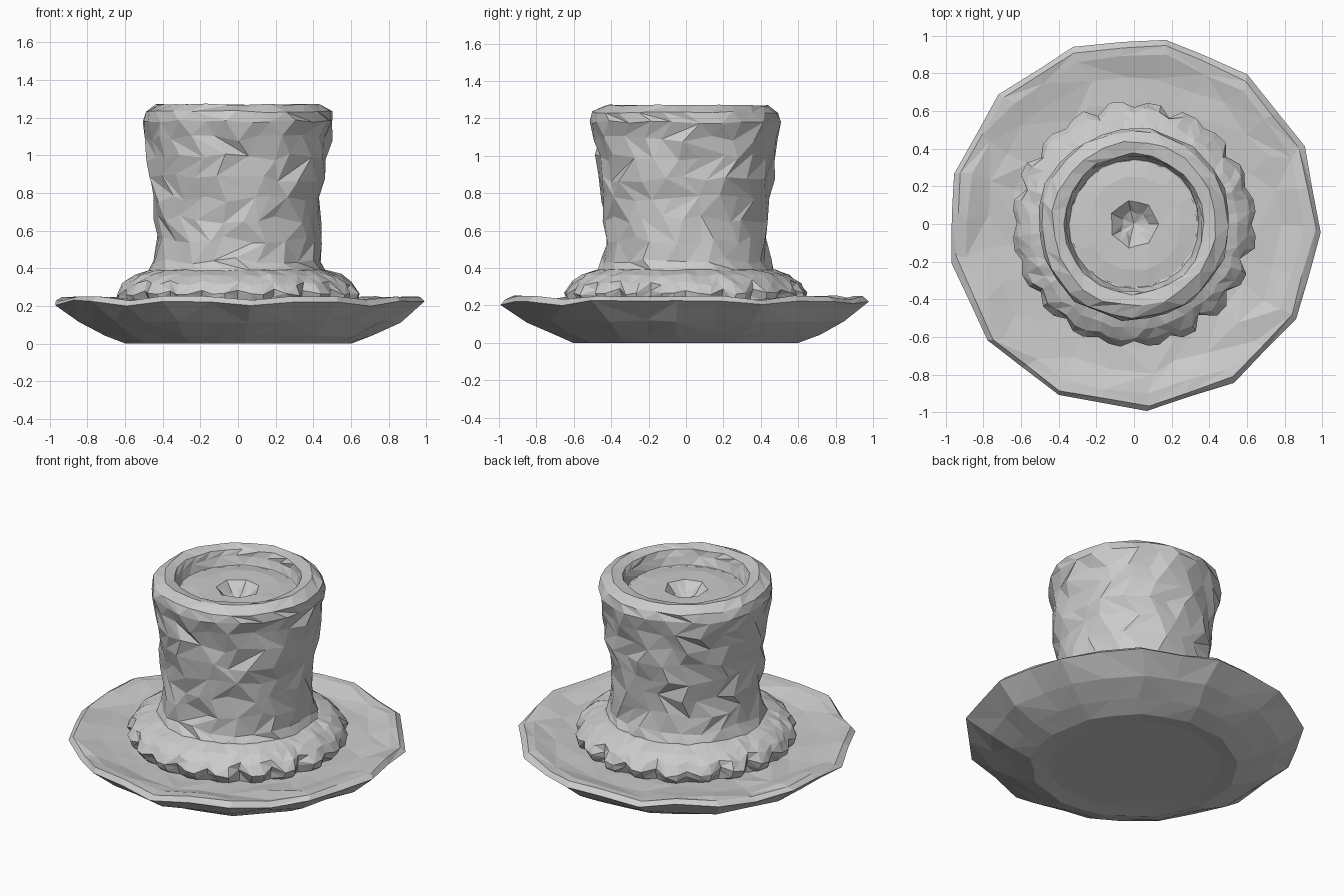
import bpy, bmesh, math, random

if "Cube" in bpy.data.objects:
    bpy.data.objects.remove(bpy.data.objects["Cube"])

random.seed(7)
TAU = 2 * math.pi


def lathe(name, profile, sides, shape=None, start=0.0, twist=0.0, centre=(0, 0)):
    """Faceted turned form. profile rows: (radius, z, radial jitter, z jitter).
    A radius of 0 makes a pole. shape(row, side) returns a radius factor and z offset."""
    bm = bmesh.new()
    rings = []
    for i, (r, z, jr, jz) in enumerate(profile):
        if r == 0:
            rings.append([bm.verts.new((centre[0], centre[1], z))])
            continue
        ring = []
        for k in range(sides):
            f, dz = shape(i, k) if shape else (1, 0)
            rr = r * f + random.uniform(-jr, jr)
            a = start + TAU * (k + twist * (i % 2) + random.uniform(-.3, .3) * min(1, jr * 50)) / sides
            ring.append(bm.verts.new((centre[0] + rr * math.cos(a), centre[1] + rr * math.sin(a),
                                      z + dz + random.uniform(-jz, jz))))
        rings.append(ring)
    for lo, hi in zip(rings, rings[1:]):
        for k in range(sides):
            n = (k + 1) % sides
            if len(lo) == 1:
                bm.faces.new((lo[0], hi[n], hi[k]))
            elif len(hi) == 1:
                bm.faces.new((lo[k], lo[n], hi[0]))
            elif random.random() < .5:
                bm.faces.new((lo[k], lo[n], hi[n]))
                bm.faces.new((lo[k], hi[n], hi[k]))
            else:
                bm.faces.new((lo[k], lo[n], hi[k]))
                bm.faces.new((lo[n], hi[n], hi[k]))
    bmesh.ops.recalc_face_normals(bm, faces=bm.faces)
    mesh = bpy.data.meshes.new(name)
    bm.to_mesh(mesh)
    bm.free()
    obj = bpy.data.objects.new(name, mesh)
    bpy.context.collection.objects.link(obj)
    return obj


# Shallow dish: thirteen-cornered rim with a rippled lip
def dish_shape(row, side):
    f = math.cos(math.pi / 13) if side % 2 else 1.0
    wave = .014 * math.sin(side * 2.1 + .5) if row in (5, 6, 7) else 0
    return (f if row > 1 else 1), wave


lathe("dish", [
    (0, 0.012, 0, 0), (.50, 0.012, 0, 0), (.61, 0, .008, 0),
    (.72, .045, .008, .004), (.86, .115, .008, .008),
    (.995, .218, .004, .006), (.965, .243, .006, .004),
    (.91, .240, .012, .006), (.79, .215, .015, .010),
    (.66, .205, .012, .008), (.50, .20, 0, 0), (0, .20, 0, 0),
], 26, dish_shape, start=math.radians(-2.5))


# Scalloped skirt of melted wax around the foot
scallop = [random.uniform(.03, .09) for _ in range(20)]


def skirt_shape(row, side):
    depth = (.5, 1, 1, .6, .25, 0, 0)[row]
    dip = scallop[side // 3] if side % 3 == 0 else 0
    return 1 - depth * dip, .025 * depth * (1 if side % 3 == 0 else 0)


lathe("wax_skirt", [
    (.60, .19, 0, 0), (.635, .225, .008, .006), (.65, .262, .008, .008),
    (.615, .315, .010, .008), (.555, .360, .008, .006),
    (.48, .388, .006, .004), (.40, .40, 0, 0),
], 60, skirt_shape)


# Lumpy candle body with a rounded top rim and sunken top
lathe("candle_body", [
    (.45, .30, 0, 0), (.475, .385, .008, .004), (.45, .44, .012, .018),
    (.438, .55, .016, .022), (.442, .66, .020, .022), (.455, .77, .020, .022),
    (.468, .88, .020, .022), (.476, .99, .018, .022), (.488, 1.09, .016, .018),
    (.512, 1.18, .012, .010), (.495, 1.232, .008, .006), (.435, 1.27, .010, .004),
    (.372, 1.255, .008, .004), (.362, 1.215, .004, .004), (.345, 1.165, .004, 0),
    (.33, 1.16, 0, 0),
], 24, twist=.5)

# Pool surface with a small seven-sided wick hollow
lathe("sunken_top", [
    (.36, 1.16, 0, 0), (.25, 1.175, .005, .003), (.13, 1.175, .003, 0),
    (.07, 1.12, .008, .005), (0, 1.095, 0, 0),
], 7 * 2, lambda row, side: (1 if row < 2 or side % 2 == 0 else math.cos(math.pi / 7), 0))
